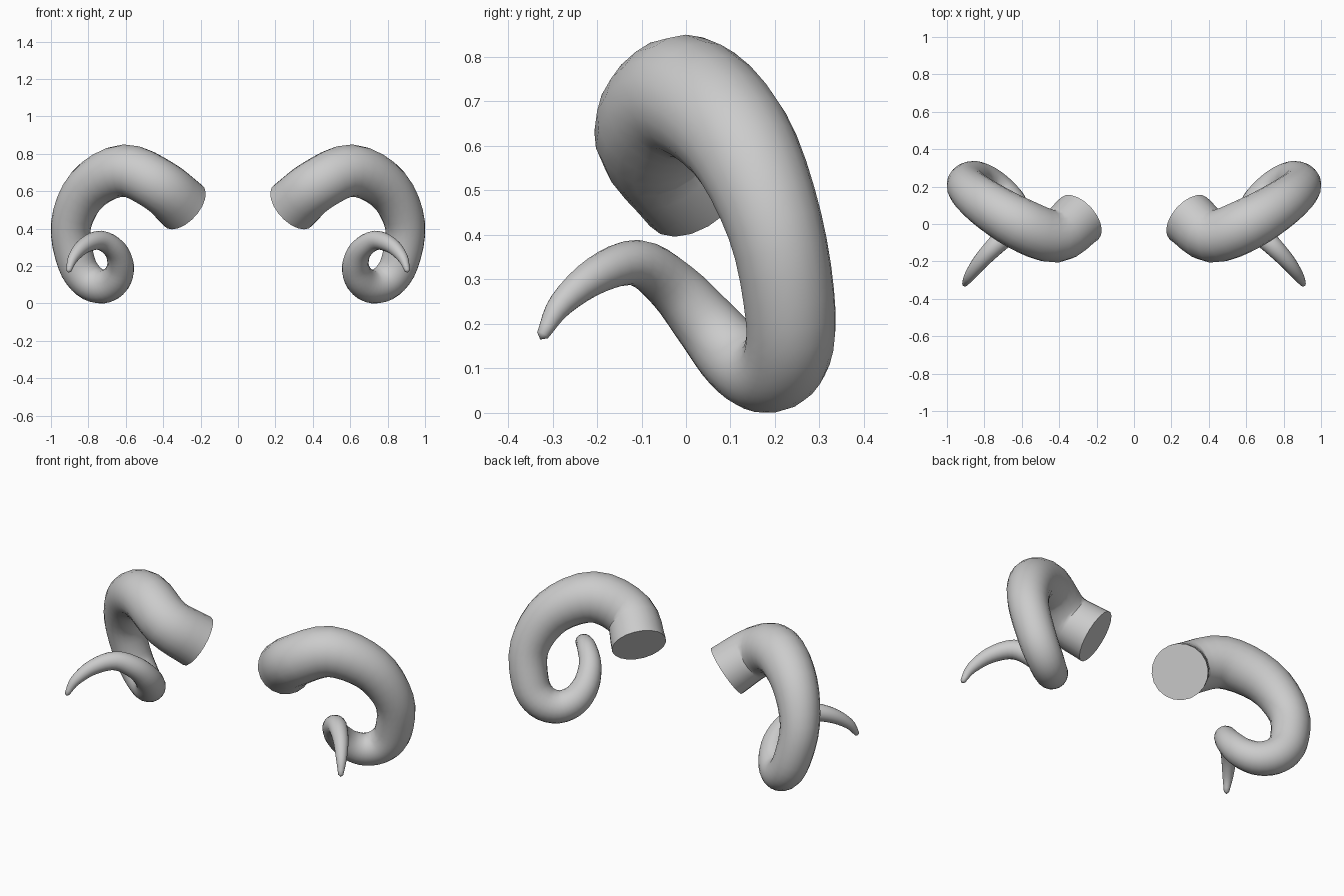
import bpy, bmesh, math
from mathutils import Vector

if "Cube" in bpy.data.objects:
    bpy.data.objects.remove(bpy.data.objects["Cube"])

SIDES, STEPS = 20, 4

# Horn centre line from base to tip: x, y, z, radius
PATH = [
    (0.29, 0.03, 0.52, 0.15),
    (0.42, -0.065, 0.63, 0.142),
    (0.61, 0.0, 0.71, 0.14),
    (0.80, 0.115, 0.615, 0.125),
    (0.893, 0.20, 0.42, 0.108),
    (0.865, 0.235, 0.22, 0.102),
    (0.80, 0.222, 0.12, 0.097),
    (0.72, 0.172, 0.09, 0.09),
    (0.655, 0.11, 0.125, 0.082),
    (0.628, 0.045, 0.20, 0.072),
    (0.655, -0.03, 0.285, 0.061),
    (0.735, -0.11, 0.337, 0.052),
    (0.82, -0.20, 0.31, 0.042),
    (0.88, -0.28, 0.245, 0.029),
    (0.905, -0.322, 0.175, 0.014),
]


def smooth_path(rows):
    """Catmull-Rom through all points, with end points extrapolated."""
    p = [Vector(r) for r in rows]
    p = [2 * p[0] - p[1]] + p + [2 * p[-1] - p[-2]]
    out = []
    for i in range(1, len(p) - 2):
        a, b, c, d = p[i - 1:i + 3]
        for k in range(STEPS):
            t = k / STEPS
            out.append(0.5 * (2 * b + (c - a) * t + (2 * a - 5 * b + 4 * c - d) * t * t
                              + (3 * b - a - 3 * c + d) * t ** 3))
    return out + [p[-2]]


def sweep(name, rows):
    pts = smooth_path(rows)
    pos = [q.to_3d() for q in pts]
    bm = bmesh.new()
    rings = []
    side = Vector((0, 0, 1))
    for i, c in enumerate(pos):
        tan = (pos[min(i + 1, len(pos) - 1)] - pos[max(i - 1, 0)]).normalized()
        side = (side - tan * side.dot(tan)).normalized()
        up = tan.cross(side)
        ring = []
        for k in range(SIDES):
            a = 2 * math.pi * k / SIDES
            ring.append(bm.verts.new(c + pts[i][3] * (math.cos(a) * side + math.sin(a) * up)))
        rings.append(ring)
    for r0, r1 in zip(rings, rings[1:]):
        for k in range(SIDES):
            j = (k + 1) % SIDES
            bm.faces.new((r0[k], r0[j], r1[j], r1[k]))
    # flat base and rounded tip
    bm.faces.new(rings[0][::-1])
    tip = bm.verts.new(pos[-1] + tan * 0.012)
    for k in range(SIDES):
        bm.faces.new((rings[-1][k], rings[-1][(k + 1) % SIDES], tip))
    bmesh.ops.recalc_face_normals(bm, faces=bm.faces)
    mesh = bpy.data.meshes.new(name)
    bm.to_mesh(mesh)
    bm.free()
    ob = bpy.data.objects.new(name, mesh)
    bpy.context.collection.objects.link(ob)
    return ob


# Pair of curled horns
horns = sweep("horns", PATH)
horns.modifiers.new("mirror", 'MIRROR').use_axis = (True, False, False)
bpy.context.view_layer.objects.active = horns
horns.select_set(True)
bpy.ops.object.shade_smooth_by_angle(angle=math.radians(50))
